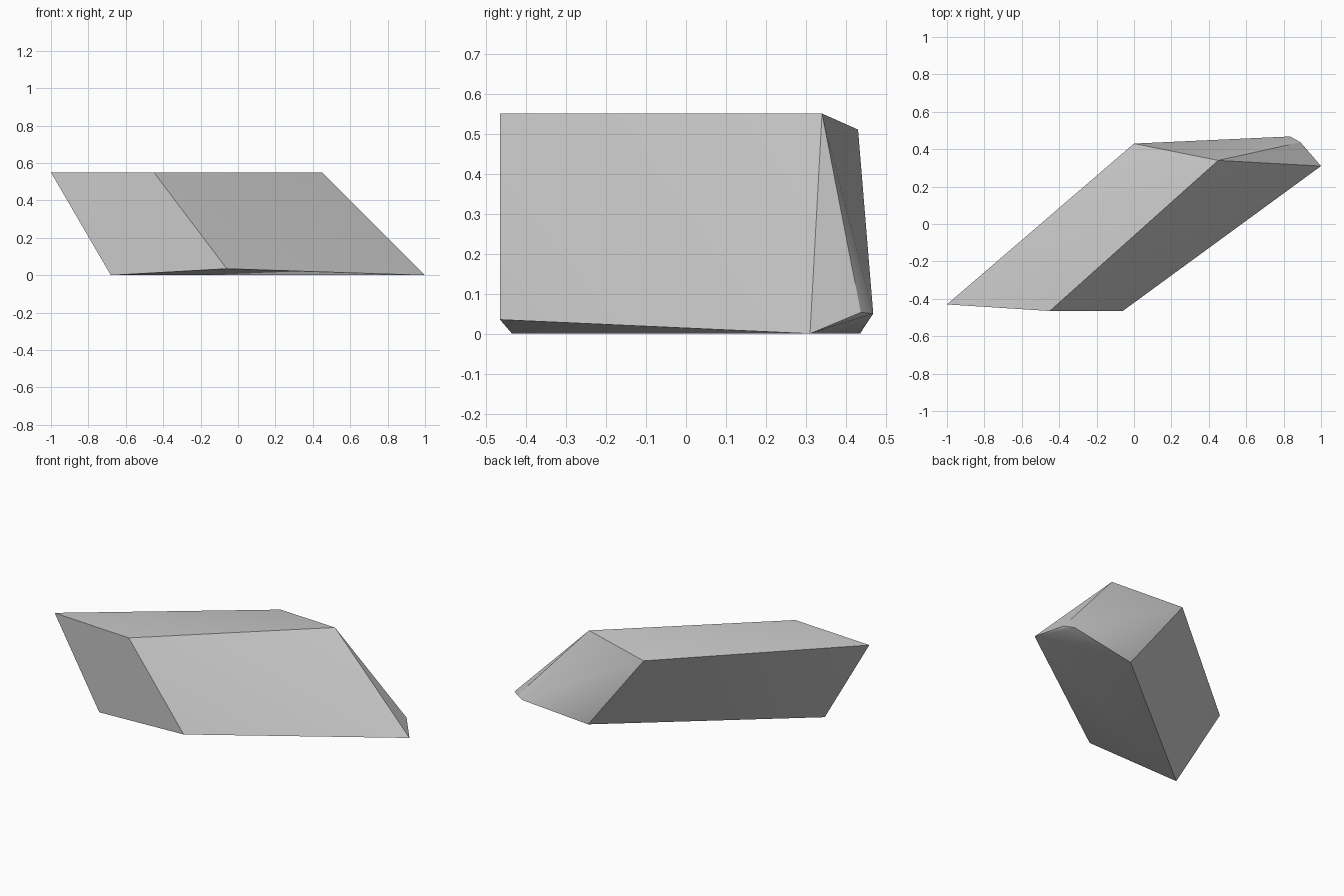
import bpy
import bmesh
import math
from mathutils import Vector

cube = bpy.data.objects.get("Cube")
if cube:
    bpy.data.objects.remove(cube, do_unlink=True)

# Single stone-grey material
grey = bpy.data.materials.new("stone_grey")
grey.use_nodes = True
colour = (0.6, 0.6, 0.6, 1.0)
grey.diffuse_color = colour
grey.node_tree.nodes["Principled BSDF"].inputs["Base Color"].default_value = colour

# Corners of the slanted block
near_end = [(-1.0, -0.43, 0.55), (-0.45, -0.465, 0.55),
            (-0.06, -0.465, 0.035), (-0.68, -0.435, 0.0)]
far_end = [(0.45, 0.34, 0.55), (0.0, 0.43, 0.51),
           (0.39, 0.435, 0.0), (1.0, 0.31, 0.0)]
# Chipped lower tip at the far end
chipped_tip = [(0.835, 0.468, 0.05), (0.89, 0.437, 0.053)]

# Wrap the corners in a convex skin
bm = bmesh.new()
for corner in near_end + far_end + chipped_tip:
    bm.verts.new(Vector(corner))
bmesh.ops.convex_hull(bm, input=bm.verts)
bmesh.ops.dissolve_limit(bm, angle_limit=math.radians(1),
                         verts=bm.verts, edges=bm.edges)
bmesh.ops.recalc_face_normals(bm, faces=bm.faces)

mesh = bpy.data.meshes.new("slanted_block")
bm.to_mesh(mesh)
bm.free()
mesh.materials.append(grey)

block = bpy.data.objects.new("slanted_block", mesh)
bpy.context.collection.objects.link(block)

# Soften shallow folds, keep the main edges crisp
bpy.ops.object.select_all(action="DESELECT")
block.select_set(True)
bpy.context.view_layer.objects.active = block
bpy.ops.object.shade_smooth_by_angle(angle=math.radians(30))
